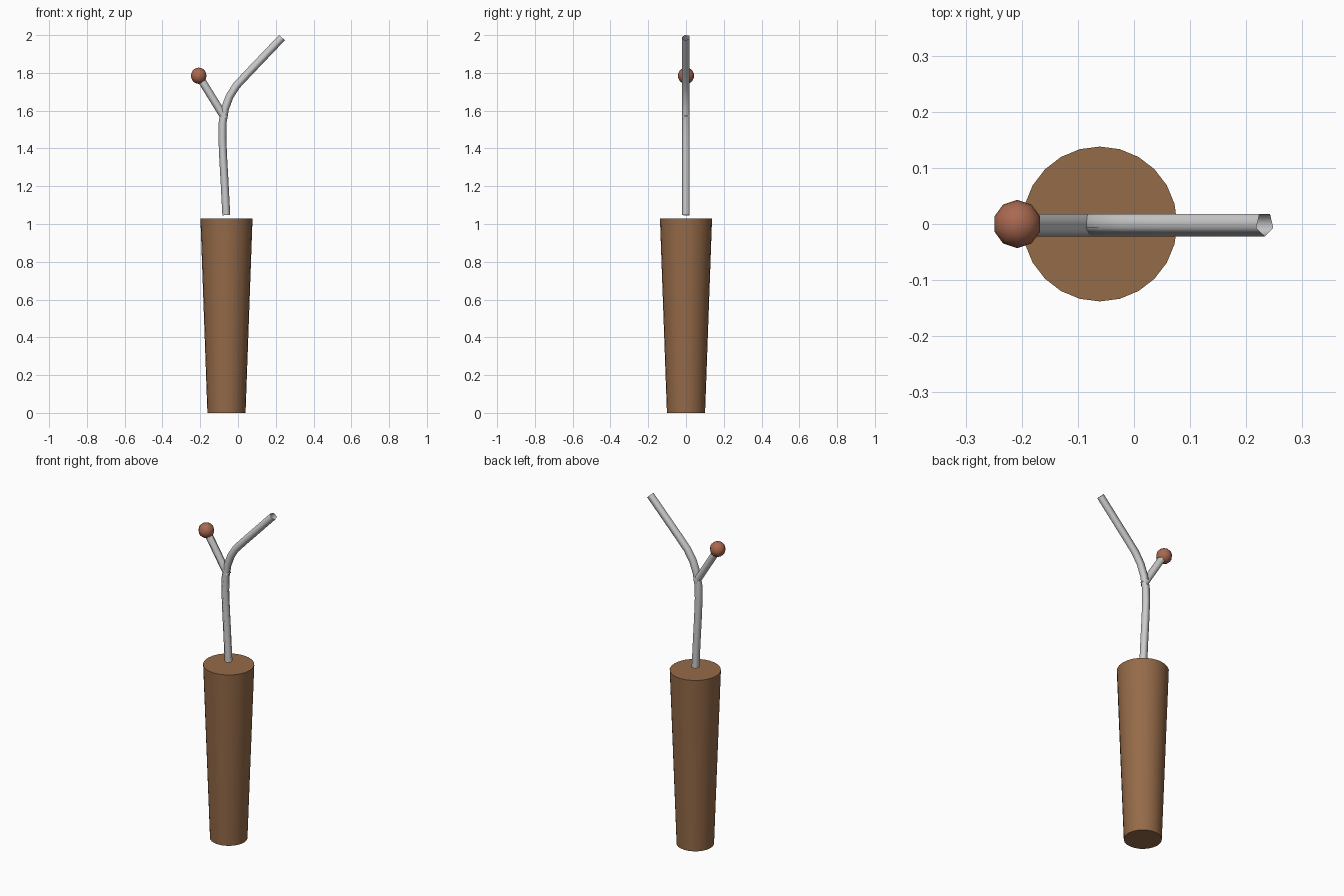
import bpy, bmesh, math
from mathutils import Vector

if "Cube" in bpy.data.objects:
    bpy.data.objects.remove(bpy.data.objects["Cube"])


def colour(obj, name, rgb):
    mat = bpy.data.materials.new(name)
    mat.diffuse_color = (*rgb, 1)
    mat.use_nodes = True
    mat.node_tree.nodes["Principled BSDF"].inputs["Base Color"].default_value = mat.diffuse_color
    obj.data.materials.append(mat)


def tube(name, path, radius, sides=5):
    """Open smooth tube swept along (x, z) points in the y = 0 plane."""
    pts = [Vector((x, 0, z)) for x, z in path]
    bm = bmesh.new()
    rings = []
    for i, p in enumerate(pts):
        t = (pts[min(i + 1, len(pts) - 1)] - pts[max(i - 1, 0)]).normalized()
        side = Vector((t.z, 0, -t.x))
        ring = []
        for k in range(sides):
            a = -math.pi / 2 + math.tau * k / sides
            ring.append(bm.verts.new(p + radius * (side * math.cos(a) + Vector((0, math.sin(a), 0)))))
        rings.append(ring)
    for lo, hi in zip(rings, rings[1:]):
        for k in range(sides):
            n = (k + 1) % sides
            bm.faces.new((lo[k], lo[n], hi[n], hi[k])).smooth = True
    mesh = bpy.data.meshes.new(name)
    bm.to_mesh(mesh)
    bm.free()
    obj = bpy.data.objects.new(name, mesh)
    bpy.context.collection.objects.link(obj)
    return obj


# Tapered wooden handle
bpy.ops.mesh.primitive_cone_add(vertices=24, radius1=0.101, radius2=0.138, depth=1.03,
                                location=(-0.061, 0, 0.515))
handle = bpy.context.object
handle.name = "handle"
bpy.ops.object.shade_smooth_by_angle(angle=math.radians(40))
colour(handle, "wood", (0.30, 0.145, 0.065))

# Bent main rod
tube("main_rod", [(-0.062, 1.047), (-0.071, 1.22), (-0.079, 1.36), (-0.083, 1.46),
                  (-0.081, 1.54), (-0.069, 1.61), (-0.045, 1.675), (-0.008, 1.733),
                  (0.05, 1.795), (0.233, 1.987)], 0.022)

# Short side branch
tube("side_branch", [(-0.069, 1.56), (-0.208, 1.785)], 0.022)

# Ball on the branch tip
bpy.ops.mesh.primitive_uv_sphere_add(segments=10, ring_count=10, radius=0.043,
                                     location=(-0.208, 0, 1.785))
ball = bpy.context.object
ball.name = "tip_ball"
bpy.ops.object.shade_smooth()
colour(ball, "red_brown", (0.40, 0.14, 0.08))
